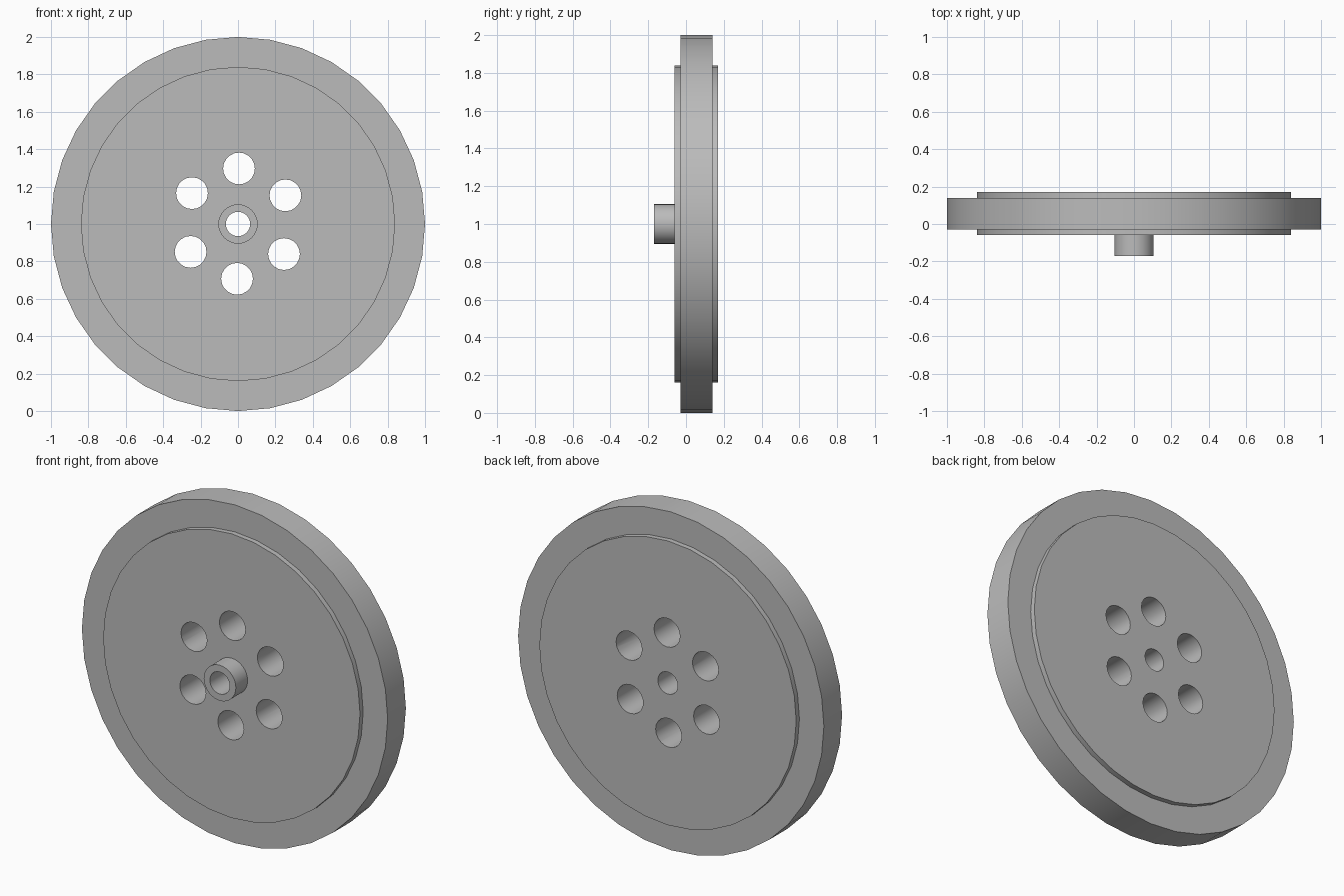
import bpy, bmesh
from math import sin, cos, pi, radians

cube = bpy.data.objects.get("Cube")
if cube:
    bpy.data.objects.remove(cube, do_unlink=True)

grey = bpy.data.materials.new("plain grey")
grey.use_nodes = True
colour = (0.5, 0.5, 0.5, 1)
grey.diffuse_color = colour
grey.node_tree.nodes["Principled BSDF"].inputs["Base Color"].default_value = colour


def lathe(name, profile, sides, x=0, z=1, closed=False):
    """Revolve (radius, y) points about the front-to-back axis."""
    bm = bmesh.new()
    rings = [[bm.verts.new((x + r * sin(2 * pi * i / sides), y,
                            z + r * cos(2 * pi * i / sides)))
              for i in range(sides)] for r, y in profile]
    pairs = list(zip(rings, rings[1:]))
    if closed:
        pairs.append((rings[-1], rings[0]))
    else:
        bm.faces.new(rings[0])
        bm.faces.new(rings[-1])
    for a, b in pairs:
        for i in range(sides):
            j = (i + 1) % sides
            bm.faces.new((a[i], a[j], b[j], b[i]))
    bmesh.ops.recalc_face_normals(bm, faces=bm.faces)
    mesh = bpy.data.meshes.new(name)
    bm.to_mesh(mesh)
    bm.free()
    mesh.materials.append(grey)
    obj = bpy.data.objects.new(name, mesh)
    bpy.context.collection.objects.link(obj)
    return obj


def activate(obj):
    bpy.ops.object.select_all(action="DESELECT")
    obj.select_set(True)
    bpy.context.view_layer.objects.active = obj


# Wheel disc with raised face on both sides of the rim
FRONT, BACK = -0.06, 0.17
wheel = lathe("wheel_disc", [(0.84, FRONT), (0.84, -0.03), (1, -0.03),
                             (1, 0.14), (0.84, 0.14), (0.84, BACK)], 36)

# Hub sleeve with the same bore as the disc
BORE = 0.065
hub = lathe("hub_sleeve", [(BORE, FRONT), (BORE, -0.17),
                           (0.105, -0.17), (0.105, FRONT)], 32, closed=True)

# Bore and three opposite pairs of round holes
holes = [(0, 0, BORE, 32)]
for angle in (89, 30.8, 146.5):
    for turn in (0, 180):
        a = radians(angle + turn)
        holes.append((0.295 * cos(a), 0.295 * sin(a), 0.085, 20))
for x, z, radius, sides in holes:
    cutter = lathe("hole_cutter", [(radius, -0.3), (radius, 0.3)], sides, x, 1.002 + z if x else 1)
    cutter.hide_render = True
    activate(wheel)
    cut = wheel.modifiers.new("hole", "BOOLEAN")
    cut.operation = "DIFFERENCE"
    cut.solver = "EXACT"
    cut.object = cutter
    bpy.ops.object.modifier_apply(modifier=cut.name)
    bpy.data.objects.remove(cutter, do_unlink=True)

for obj in (wheel, hub):
    activate(obj)
    bpy.ops.object.shade_smooth_by_angle(angle=radians(30))
